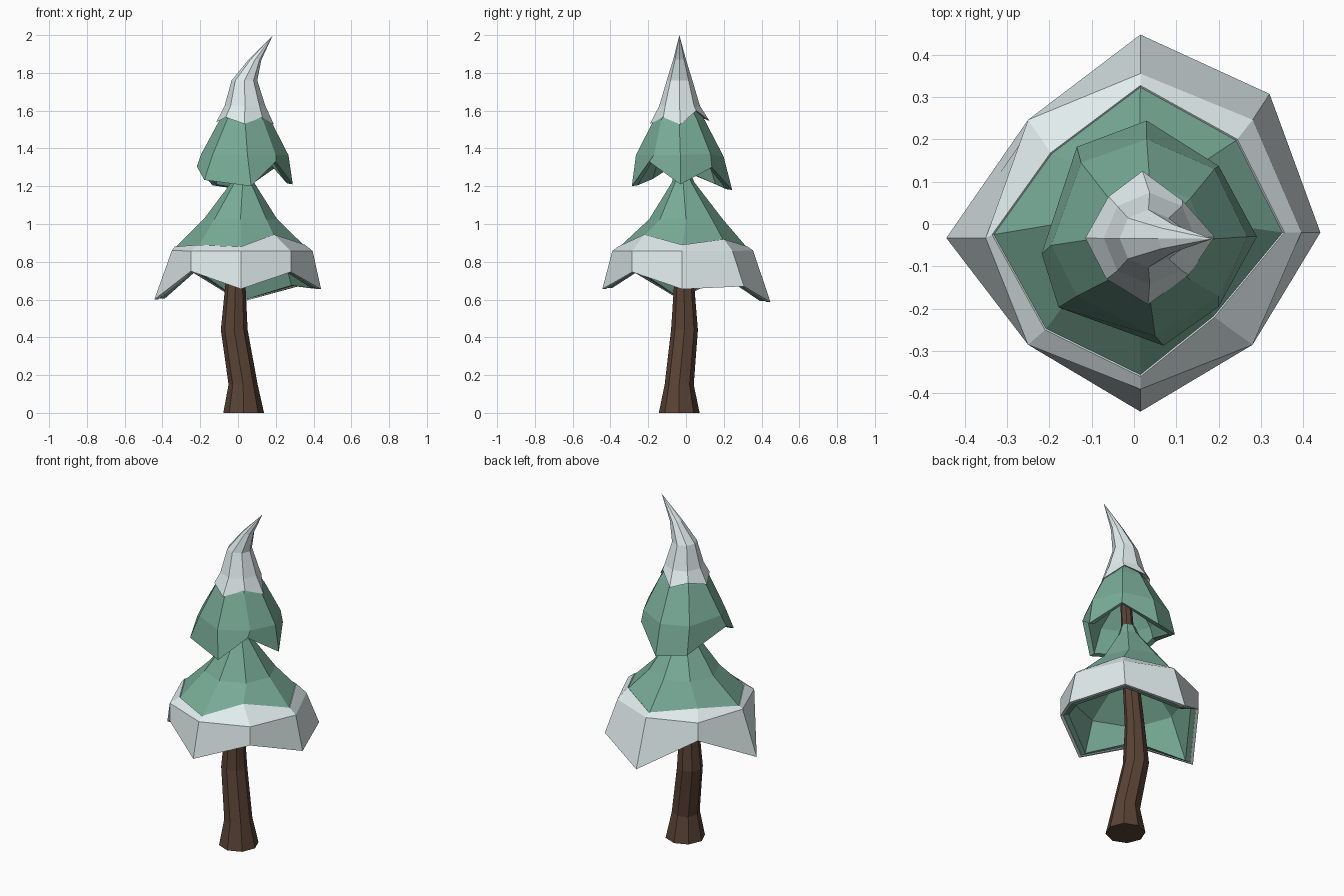
import bpy, bmesh
from math import cos, sin, pi
from mathutils import Vector

N = 8  # every part is eight-sided; order: right, back right, back, ... front right


def material(name, rgb):
    m = bpy.data.materials.new(name)
    m.diffuse_color = (*rgb, 1)
    return m


def circle(x, y, z, r):
    return [Vector((x + r * cos(2 * pi * i / N), y + r * sin(2 * pi * i / N), z)) for i in range(N)]


def ring(*pts):
    return [Vector(p) for p in pts]


def shrink(pts, k, dz=0.0):
    c = sum(pts, Vector()) / N
    return [Vector((c.x + (p.x - c.x) * k, c.y + (p.y - c.y) * k, p.z + dz)) for p in pts]


def loft(name, rings, mat, tip=None, closed=False, caps=()):
    bm = bmesh.new()
    vs = [[bm.verts.new(p) for p in r] for r in rings]
    pairs = list(zip(vs, vs[1:])) + ([(vs[-1], vs[0])] if closed else [])
    for a, b in pairs:
        for i in range(N):
            j = (i + 1) % N
            bm.faces.new((a[i], a[j], b[j], b[i]))
    if tip:
        t = bm.verts.new(tip)
        for i in range(N):
            bm.faces.new((vs[-1][i], vs[-1][(i + 1) % N], t))
    for c in caps:
        bm.faces.new(vs[c])
    bmesh.ops.recalc_face_normals(bm, faces=bm.faces)
    me = bpy.data.meshes.new(name)
    bm.to_mesh(me)
    bm.free()
    me.materials.append(mat)
    ob = bpy.data.objects.new(name, me)
    bpy.context.collection.objects.link(ob)
    return ob


bark = material("bark", (0.10, 0.055, 0.035))
needles = material("needles", (0.19, 0.41, 0.31))
snow = material("snow", (0.75, 0.84, 0.85))

# Crooked trunk, running up inside the foliage
loft("trunk", [circle(0.03, -0.036, 0, 0.108), circle(0.027, -0.036, 0.15, 0.077),
               circle(-0.02, -0.008, 0.44, 0.071), circle(-0.014, -0.01, 0.67, 0.054),
               circle(0.02, -0.02, 1.1, 0.04), circle(0.03, -0.03, 1.42, 0.03)],
     bark, caps=(0, -1))

# Lower tier: jagged hem, shoulder and snow line
hem = ring((.44, -.02, .655), (.32, .307, .67), (.015, .447, .587), (-.25, .246, .75),
           (-.443, -.033, .60), (-.25, -.285, .75), (.015, -.443, .656), (.28, -.285, .746))
shoulder = ring((.395, -.02, .857), (.28, .246, .857), (.015, .355, .86), (-.25, .246, .857),
                (-.35, -.033, .86), (-.25, -.285, .857), (.015, -.39, .857), (.28, -.285, .857))
line = ring((.355, -.02, .89), (.244, .20, .92), (.015, .327, .88), (-.197, .168, .90),
            (-.335, -.025, .88), (-.21, -.25, .89), (.015, -.36, .88), (.19, -.22, .945))
loft("lower_foliage", [circle(.015, 0, 1.05, .05), shrink(shoulder, .84, -.02), shrink(hem, .88, .005),
                       shrink(hem, .965, .005), shrink(shoulder, .965, -.01), shrink(line, .99, -.005),
                       circle(.013, 0, 1.025, .195), circle(.025, -.015, 1.22, .06),
                       circle(.025, -.02, 1.28, .038)], needles, caps=(0, -1))
loft("lower_snow", [shrink(line, .97, -.01), shrink(shoulder, .955, -.012), shrink(hem, .955),
                    hem, shoulder, line], snow, closed=True)

# Upper tier of foliage
hem2 = ring((.29, -.03, 1.21), (.20, .137, 1.30), (.03, .244, 1.18), (-.135, .182, 1.205),
            (-.218, -.07, 1.305), (-.178, -.197, 1.233), (.07, -.287, 1.20), (.20, -.195, 1.33))
shoulder2 = ring((.267, -.03, 1.365), (.19, .13, 1.37), (.03, .20, 1.355), (-.125, .145, 1.36),
                 (-.195, -.05, 1.37), (-.135, -.17, 1.365), (.05, -.265, 1.365), (.2, -.17, 1.365))
loft("upper_foliage", [circle(.03, -.03, 1.5, .05), shrink(shoulder2, .82, -.015), shrink(hem2, .88, .005),
                       hem2, shoulder2, circle(.037, -.036, 1.55, .135),
                       circle(.037, -.035, 1.66, .06)], needles, caps=(0, -1))

# Snow cap with a bent tip
cap_hem = ring((.19, -.03, 1.527), (.115, .055, 1.60), (.02, .125, 1.545), (-.06, .065, 1.57),
               (-.115, -.033, 1.54), (-.065, -.13, 1.565), (.033, -.19, 1.53), (.13, -.12, 1.565))
loft("snow_cap", [shrink(cap_hem, .85, .01), cap_hem, circle(.037, -.034, 1.625, .108),
                  circle(.034, -.034, 1.76, .068), circle(.09, -.034, 1.87, .034)],
     snow, tip=(.185, -.035, 2.0), caps=(0,))
